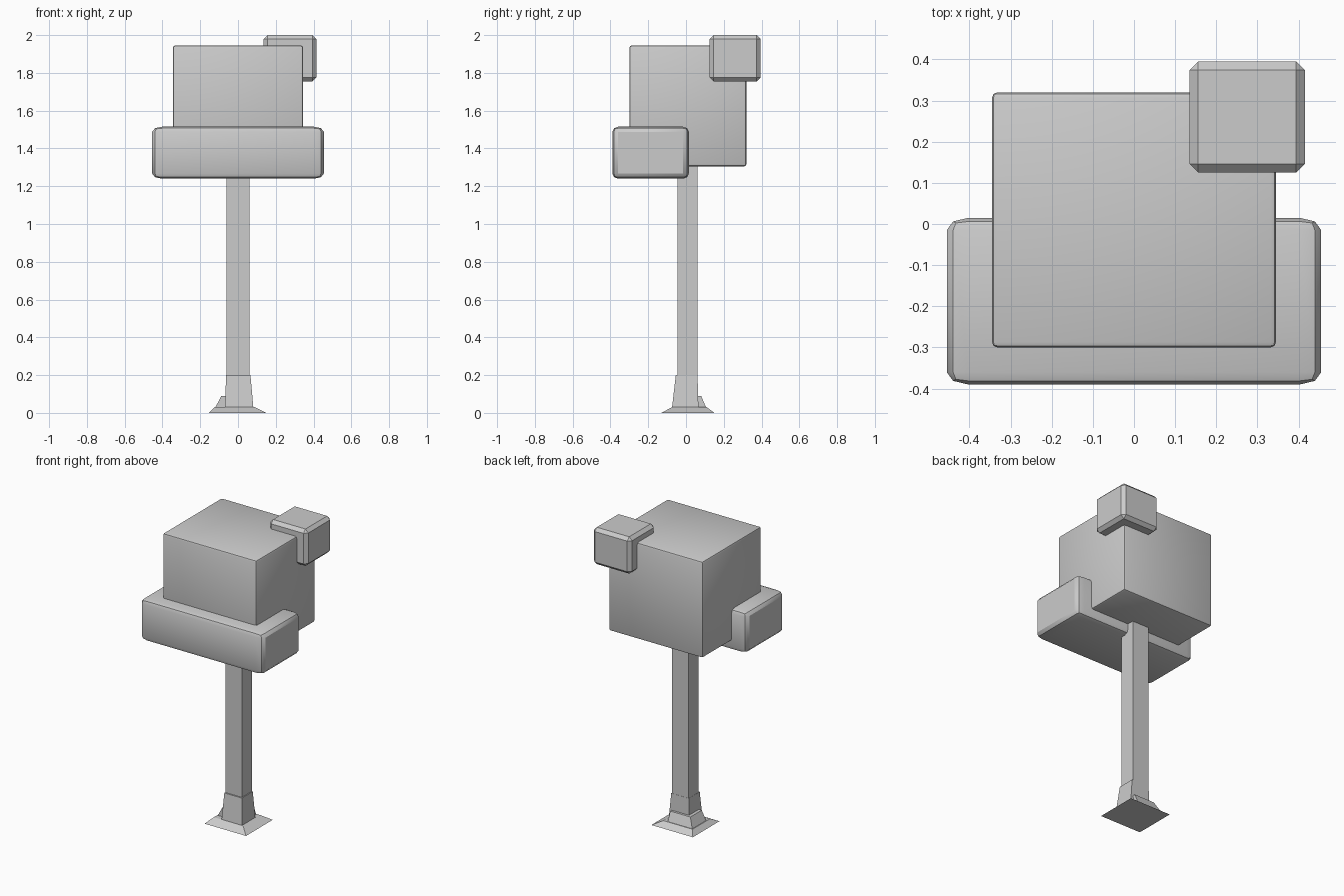
import bpy, bmesh

if "Cube" in bpy.data.objects:
    bpy.data.objects.remove(bpy.data.objects["Cube"])


def finish(bm, name):
    bmesh.ops.recalc_face_normals(bm, faces=bm.faces)
    mesh = bpy.data.meshes.new(name)
    bm.to_mesh(mesh)
    bm.free()
    obj = bpy.data.objects.new(name, mesh)
    bpy.context.collection.objects.link(obj)
    return obj


def taper(name, z0, z1, low, high):
    """Four-sided block; low and high are (x0, x1, y0, y1) rectangles."""
    bm = bmesh.new()
    rings = []
    for z, (x0, x1, y0, y1) in ((z0, low), (z1, high)):
        rings.append([bm.verts.new((x, y, z)) for x, y in
                      ((x0, y0), (x1, y0), (x1, y1), (x0, y1))])
    bm.faces.new(rings[0])
    bm.faces.new(rings[1])
    for i in range(4):
        j = (i + 1) % 4
        bm.faces.new((rings[0][i], rings[0][j], rings[1][j], rings[1][i]))
    return finish(bm, name)


def block(name, x, y, z, bevel, segments, stretch=(1, 1, 1)):
    """Bevelled box; stretch scales the bevel width along each axis."""
    bm = bmesh.new()
    bmesh.ops.create_cube(bm, size=1)
    spans = (x, y, z)
    for v in bm.verts:
        for i, (a, b) in enumerate(spans):
            v.co[i] *= (b - a) / stretch[i]
    bmesh.ops.bevel(bm, geom=bm.edges[:], offset=bevel, segments=segments,
                    profile=0.5, affect='EDGES')
    for v in bm.verts:
        for i, (a, b) in enumerate(spans):
            v.co[i] = v.co[i] * stretch[i] + (a + b) / 2
    return finish(bm, name)


# Trunk and flared roots
taper("trunk", 0.01, 1.40, (-0.062, 0.06, -0.045, 0.06), (-0.062, 0.06, -0.045, 0.06))
taper("root_base", 0.0, 0.03, (-0.155, 0.15, -0.13, 0.15), (-0.125, 0.09, -0.075, 0.11))
taper("front_root", 0.02, 0.20, (-0.069, 0.082, -0.075, 0.066), (-0.063, 0.066, -0.054, 0.061))
taper("back_root", 0.02, 0.09, (-0.125, 0.06, -0.04, 0.11), (-0.088, 0.06, -0.04, 0.08))

# Leaf blocks
leaves = [
    block("main_foliage", (-0.345, 0.345), (-0.30, 0.32), (1.305, 1.945), 0.013, 2),
    block("lower_foliage", (-0.455, 0.455), (-0.39, 0.015), (1.24, 1.515), 0.025, 2, (2.1, 1.2, 1.1)),
    block("upper_foliage", (0.135, 0.415), (0.125, 0.395), (1.755, 2.0), 0.021, 1),
]

# Soft shading on the rounded foliage
bpy.ops.object.select_all(action='DESELECT')
for leaf in leaves[:2]:
    leaf.select_set(True)
    bpy.context.view_layer.objects.active = leaf
bpy.ops.object.shade_smooth_by_angle(angle=0.6)
